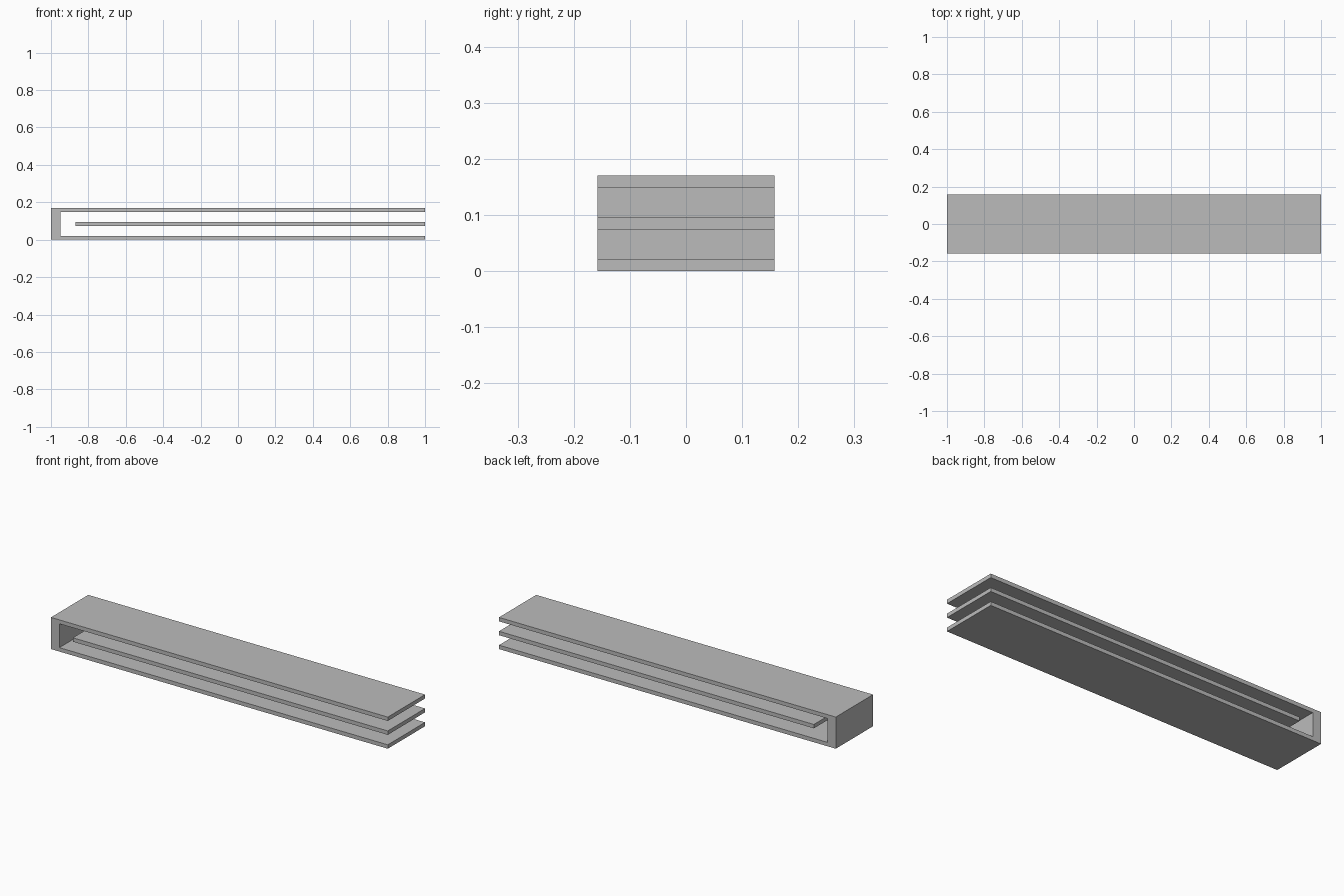
import bpy
import bmesh

cube = bpy.data.objects.get("Cube")
if cube:
    bpy.data.objects.remove(cube, do_unlink=True)

HALF_DEPTH = 0.158
HEIGHT = 0.17
PLATE = 0.021

grey = bpy.data.materials.new("plain_grey")
grey.use_nodes = True
colour = (0.5, 0.5, 0.5, 1)
grey.diffuse_color = colour
grey.node_tree.nodes["Principled BSDF"].inputs["Base Color"].default_value = colour


def extrude_profile(name, profile):
    """Extrude a closed x-z outline through the full depth."""
    bm = bmesh.new()
    face = bm.faces.new([bm.verts.new((x, -HALF_DEPTH, z)) for x, z in profile])
    result = bmesh.ops.extrude_face_region(bm, geom=[face])
    verts = [v for v in result["geom"] if isinstance(v, bmesh.types.BMVert)]
    bmesh.ops.translate(bm, verts=verts, vec=(0, 2 * HALF_DEPTH, 0))
    bmesh.ops.recalc_face_normals(bm, faces=bm.faces)
    mesh = bpy.data.meshes.new(name)
    bm.to_mesh(mesh)
    bm.free()
    mesh.materials.append(grey)
    obj = bpy.data.objects.new(name, mesh)
    bpy.context.collection.objects.link(obj)
    return obj


# Channel: bottom plate, end wall and top plate in one piece
inner = -0.95
extrude_profile("outer_channel", [
    (-1, 0), (1, 0), (1, PLATE), (inner, PLATE),
    (inner, HEIGHT - PLATE), (1, HEIGHT - PLATE), (1, HEIGHT), (-1, HEIGHT),
])

# Free plate floating midway inside the channel
low, high = (HEIGHT - PLATE) / 2, (HEIGHT + PLATE) / 2
extrude_profile("middle_plate", [(-0.87, low), (1, low), (1, high), (-0.87, high)])
